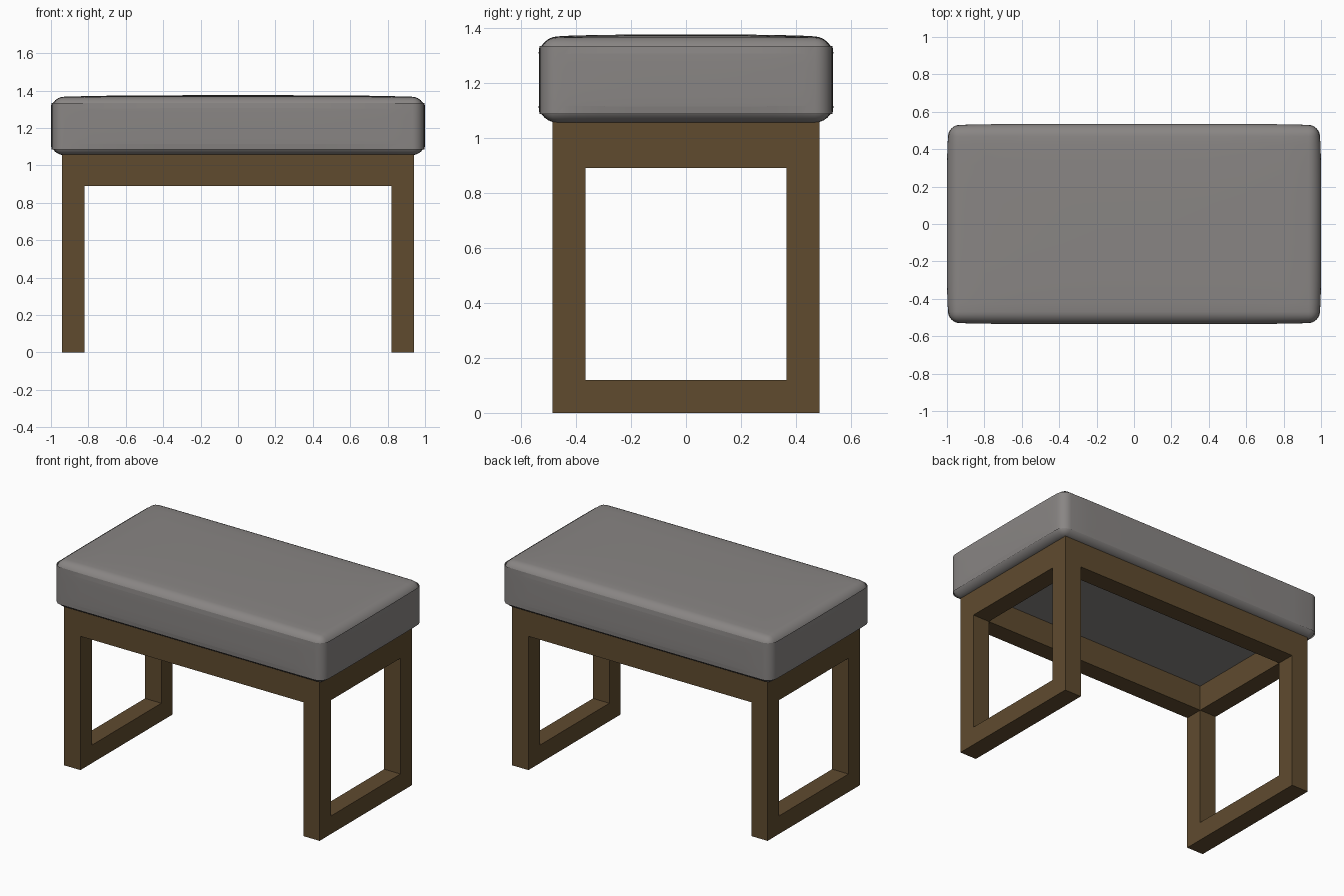
import bpy, bmesh, math

old = bpy.data.objects.get("Cube")
if old:
    bpy.data.objects.remove(old, do_unlink=True)


def material(name, rgb):
    m = bpy.data.materials.new(name)
    m.use_nodes = True
    m.diffuse_color = (*rgb, 1)
    m.node_tree.nodes["Principled BSDF"].inputs["Base Color"].default_value = (*rgb, 1)
    return m


WOOD = material("brown_wood", (0.115, 0.07, 0.028))
FABRIC = material("grey_fabric", (0.25, 0.236, 0.23))


def box(name, lo, hi, mat, cuts=0):
    """Box between two corners, optionally divided into a grid."""
    bm = bmesh.new()
    bmesh.ops.create_cube(bm, size=1)
    for v in bm.verts:
        v.co = [l + (c + 0.5) * (h - l) for l, h, c in zip(lo, hi, v.co)]
    if cuts:
        bmesh.ops.subdivide_edges(bm, edges=bm.edges[:], cuts=cuts, use_grid_fill=True)
    me = bpy.data.meshes.new(name)
    bm.to_mesh(me)
    bm.free()
    me.materials.append(mat)
    ob = bpy.data.objects.new(name, me)
    bpy.context.collection.objects.link(ob)
    return ob


# Frame dimensions: outer half sizes, timber thickness, heights
X, Y, T = 0.94, 0.485, 0.12
TOP, RAIL = 1.065, 0.89

# Legs and long rails
for y, end in ((-Y, "front"), (Y - T, "back")):
    box(end + "_rail", (T - X, y, RAIL), (X - T, y + T, TOP), WOOD)
    for x, side in ((-X, "right"), (X - T, "left")):
        box(f"{end}_{side}_leg", (x, y, 0), (x + T, y + T, TOP), WOOD)

# Side rails and floor stretchers
for x, side in ((-X, "right"), (X - T, "left")):
    box(side + "_rail", (x, T - Y, RAIL), (x + T, Y - T, TOP), WOOD)
    box(side + "_stretcher", (x, T - Y, 0), (x + T, Y - T, T), WOOD)

# Cushion: gently crowned top and sides, rounded edges
HX, HY, Z0, Z1 = 0.992, 0.529, 1.055, 1.365
cushion = box("seat_cushion", (-HX, -HY, Z0), (HX, HY, Z1), FABRIC, cuts=9)
for v in cushion.data.vertices:
    x, y = v.co.x / HX, v.co.y / HY
    z = (2 * v.co.z - Z0 - Z1) / (Z1 - Z0)
    bx, by, bz = 1 - x ** 4, 1 - y ** 4, 1 - z ** 4
    if abs(x) > 0.999:
        v.co.x += math.copysign(0.008 * by * bz, x)
    if abs(y) > 0.999:
        v.co.y += math.copysign(0.006 * bx * bz, y)
    if z > 0.999:
        v.co.z += 0.01 * bx * by
bevel = cushion.modifiers.new("rounded_edges", "BEVEL")
bevel.width = 0.06
bevel.segments = 6
bevel.limit_method = "ANGLE"
bevel.angle_limit = math.radians(50)
bevel.use_clamp_overlap = False

# Bake the rounding, then smooth the cushion
bpy.context.view_layer.update()
baked = bpy.data.meshes.new_from_object(
    cushion.evaluated_get(bpy.context.evaluated_depsgraph_get()))
cushion.modifiers.clear()
cushion.data = baked
bpy.ops.object.select_all(action="DESELECT")
cushion.select_set(True)
bpy.context.view_layer.objects.active = cushion
bpy.ops.object.shade_smooth_by_angle(angle=math.radians(40))
